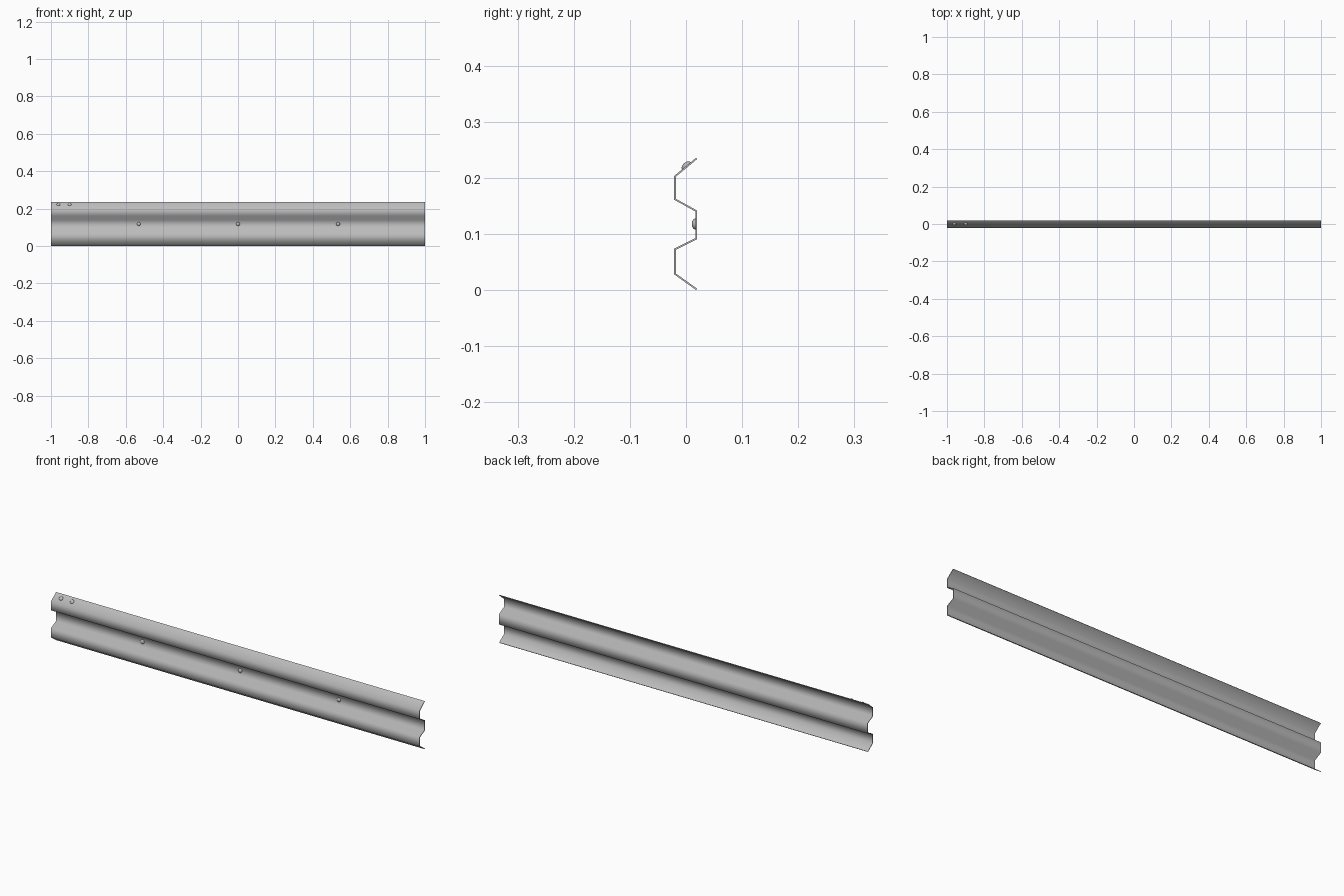
import bpy, bmesh, math
from mathutils import Vector, Matrix

if "Cube" in bpy.data.objects:
    bpy.data.objects.remove(bpy.data.objects["Cube"], do_unlink=True)


def make_material(name, color):
    mat = bpy.data.materials.new(name)
    mat.use_nodes = True
    mat.diffuse_color = color
    mat.node_tree.nodes["Principled BSDF"].inputs["Base Color"].default_value = color
    return mat


steel = make_material("galvanised steel", (0.5, 0.5, 0.5, 1))


def add_object(name, bm, mat):
    mesh = bpy.data.meshes.new(name)
    bm.to_mesh(mesh)
    bm.free()
    mesh.materials.append(mat)
    obj = bpy.data.objects.new(name, mesh)
    bpy.context.collection.objects.link(obj)
    bpy.ops.object.select_all(action="DESELECT")
    obj.select_set(True)
    bpy.context.view_layer.objects.active = obj
    return obj


# Corrugated rail: centre line of the sheet as (y, z), swept along x
profile = [(0.019, 0.0015), (-0.0195, 0.029), (-0.0195, 0.073), (0.0185, 0.092),
           (0.0185, 0.141), (-0.0195, 0.162), (-0.0195, 0.203), (0.019, 0.235)]
bm = bmesh.new()
rows = [[bm.verts.new((x, y, z)) for y, z in profile] for x in (-1, 1)]
for i in range(len(profile) - 1):
    bm.faces.new((rows[0][i], rows[1][i], rows[1][i + 1], rows[0][i + 1]))
rail = add_object("rail", bm, steel)
sheet = rail.modifiers.new("sheet thickness", "SOLIDIFY")
sheet.thickness = 0.003
sheet.offset = 0
sheet.use_even_offset = True
bpy.ops.object.modifier_apply(modifier=sheet.name)
bpy.ops.object.shade_smooth_by_angle(angle=math.radians(75))


# Domed bolt heads, flattened half spheres seated on the front of the sheet
def add_bolt(name, location, normal):
    bm = bmesh.new()
    bmesh.ops.create_uvsphere(bm, u_segments=16, v_segments=10, radius=0.01)
    bmesh.ops.bisect_plane(bm, geom=bm.verts[:] + bm.edges[:] + bm.faces[:],
                           plane_co=(0, 0, 0), plane_no=(0, 0, 1), clear_inner=True)
    bmesh.ops.holes_fill(bm, edges=[e for e in bm.edges if e.is_boundary])
    turn = Vector(normal).to_track_quat("Z", "Y").to_matrix().to_4x4()
    flatten = Matrix.Diagonal((1, 1, 0.65, 1))
    bm.transform(Matrix.Translation(location) @ turn @ flatten)
    add_object(name, bm, steel)
    bpy.ops.object.shade_smooth_by_angle(angle=math.radians(40))


for i, x in enumerate((-0.53, 0, 0.535)):
    add_bolt(f"valley_bolt_{i + 1}", (x, 0.017, 0.118), (0, -1, 0))

for i, x in enumerate((-0.96, -0.9)):
    add_bolt(f"upper_bolt_{i + 1}", (x, 0.001, 0.2215), (0, -0.64, 0.77))
